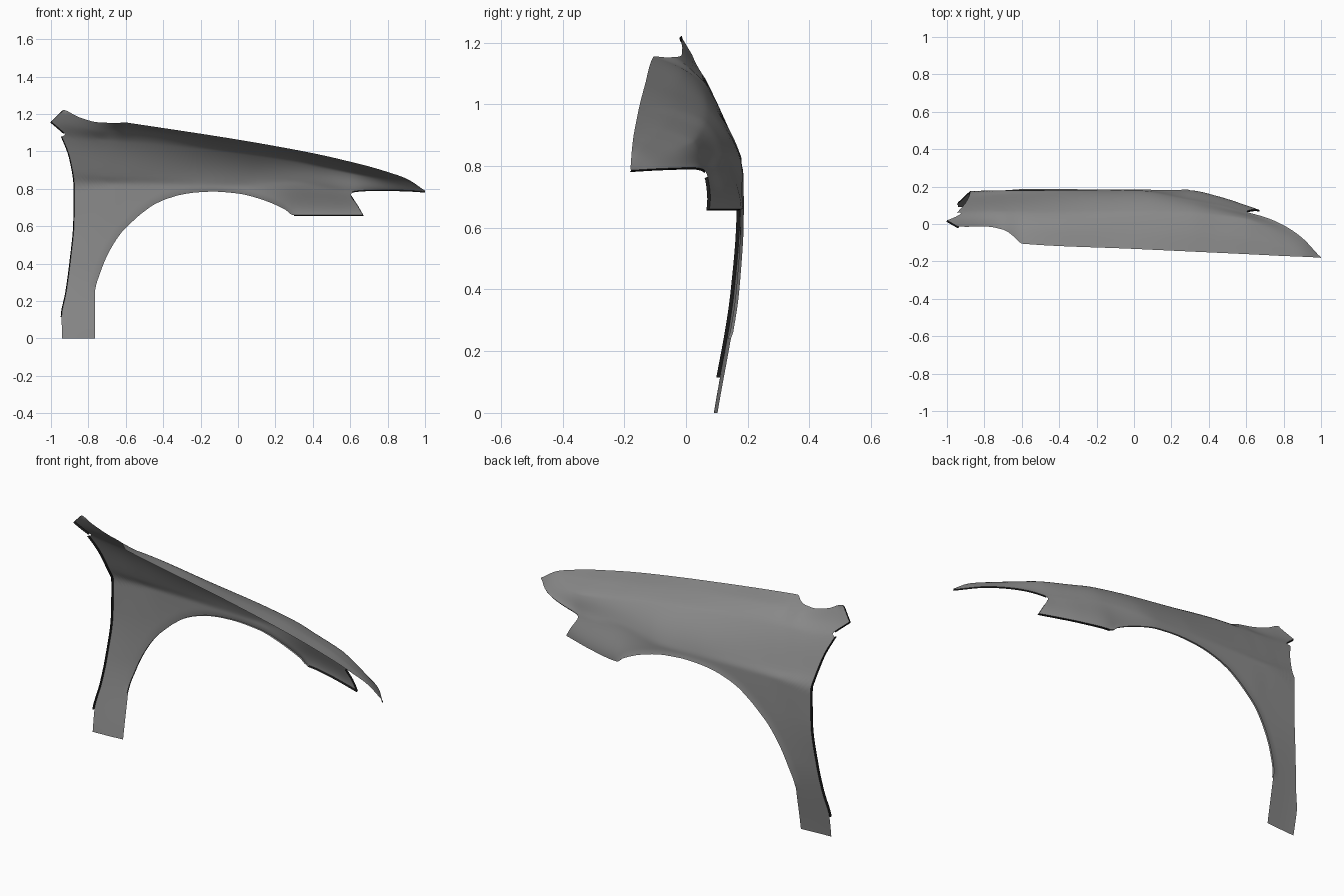
import bpy, bmesh, math

if "Cube" in bpy.data.objects:
    bpy.data.objects.remove(bpy.data.objects["Cube"])

# Cross-sections along the car: x, then (y, z) of hood edge, mid, shoulder, belt,
# then y at heights 0.66, 0.40 and 0
SECTIONS = [
    (-1.0, -.012, 1.23, .02, 1.16, .06, 1.085, .170, .82, .172, .153, .088),
    (-.9, -.015, 1.205, .02, 1.14, .068, 1.072, .175, .82, .175, .157, .092),
    (-.7, -.05, 1.17, .02, 1.11, .07, 1.058, .180, .82, .180, .170, .107),
    (-.6, -.105, 1.155, .0, 1.11, .07, 1.05, .180, .82, .183, .175, .112),
    (0, -.133, 1.063, -.03, 1.035, .07, .99, .180, .81, .184, .184, .18),
    (.3, -.147, 1.01, -.04, .99, .065, .945, .135, .82, .180, .18, .18),
    (.45, -.154, .98, -.05, .957, .05, .912, .105, .80, .148, .15, .15),
    (.6, -.161, .945, -.07, .925, .03, .88, .065, .785, .10, .1, .1),
    (.7, -.166, .92, -.09, .90, -.005, .86, .037, .793, .065, .07, .07),
    (.8, -.171, .89, -.12, .875, -.05, .838, -.003, .79, .03, .03, .03),
    (.9, -.175, .855, -.15, .845, -.11, .82, -.07, .788, -.05, -.05, -.05),
    (1.0, -.18, .79, -.179, .788, -.178, .786, -.177, .78, -.175, -.175, -.175),
]
# Outline stations: inner edge (x, z: leg, arch, bumper, headlight) paired with
# outer edge (x, z: door, cowl tip, hood); None on the hood means follow the sections
H = None
STATIONS = [
    (-.765, 0, -.94, 0), (-.765, .12, -.943, .115), (-.765, .24, -.918, .25),
    (-.73, .37, -.895, .42), (-.68, .48, -.876, .62), (-.62, .57, -.874, .8),
    (-.57, .62, -.90, .97), (-.52, .665, -.942, 1.08), (-.50, .68, -.925, 1.088),
    (-.48, .695, -.93, 1.1), (-.45, .715, -.955, 1.122), (-.42, .73, -1, 1.16),
    (-.39, .743, -.935, 1.222), (-.36, .753, -.85, 1.183), (-.32, .765, -.75, 1.156),
    (-.27, .775, -.65, 1.152), (-.22, .781, -.6, 1.155), (-.13, .785, -.45, H),
    (0, .775, -.25, H), (.15, .735, 0, H), (.25, .69, .15, H), (.3, .66, .22, H),
    (.5, .66, .33, H), (.67, .66, .42, H), (.635, .72, .46, H), (.605, .765, .52, H),
    (.61, .783, .58, H), (.64, .79, .64, H), (.75, .795, .76, H), (.9, .792, .9, H),
    (1, .786, 1, H),
]
STEPS, ROWS = 6, 48


def smooth(xs, ys, x):
    """Monotone cubic through the points, clamped at both ends."""
    n = len(xs)
    if x <= xs[0]:
        return ys[0]
    if x >= xs[-1]:
        return ys[-1]
    i = max(k for k in range(n - 1) if xs[k] <= x)

    def delta(k):
        return (ys[k + 1] - ys[k]) / (xs[k + 1] - xs[k])

    def slope(k):
        if k == 0:
            return delta(0)
        if k == n - 1:
            return delta(n - 2)
        a, b = delta(k - 1), delta(k)
        return 0 if a * b <= 0 else 2 * a * b / (a + b)

    h = xs[i + 1] - xs[i]
    t = (x - xs[i]) / h
    return (ys[i] * (1 + 2 * t) * (1 - t) ** 2 + ys[i + 1] * t * t * (3 - 2 * t)
            + h * t * (1 - t) * (slope(i) * (1 - t) - slope(i + 1) * t))


SEC_X = [s[0] for s in SECTIONS]
SEC_COLS = list(zip(*SECTIONS))


def sec(col, x):
    return smooth(SEC_X, SEC_COLS[col], x)


def surface_y(x, z):
    s = [sec(c, x) for c in range(1, 12)]
    # near-flat panel between shoulder and belt, so both read as soft creases
    soft = .012 * min(1, max(0, (x + .8) / .6)) * min(1, max(0, (.5 - x) / .4))
    zm, ym = s[7] + .2 * (s[5] - s[7]), s[6] + .2 * (s[4] - s[6]) + soft
    zs = [0, .4, .66, s[7], zm, s[5], s[3], s[1]]
    ys = [s[10], s[9], s[8], s[6], min(ym, max(s[6], s[4]) - .002), s[4], s[2], s[0]]
    return smooth(zs, ys, z)


idx = list(range(len(STATIONS)))
filled = [(a, b, c, sec(2, c) if d is None else d) for a, b, c, d in STATIONS]
cols = list(zip(*filled))

# Fender skin: loft between inner and outer outlines
bm = bmesh.new()
grid = []
for k in range((len(STATIONS) - 1) * STEPS + 1):
    u = k / STEPS
    xi, zi, xo, zo = [smooth(idx, c, u) for c in cols]
    if 7 <= u < 12:  # crisp corners at door top and cowl tip
        i = int(u)
        xo, zo = [c[i] + (c[i + 1] - c[i]) * (u - i) for c in cols[2:]]
    if u > 16:
        zo = sec(2, xo)
    column = []
    for r in range(ROWS + 1):
        v = r / ROWS
        x, z = xi + (xo - xi) * v, zi + (zo - zi) * v
        # slight rolled flare around the wheel arch
        d = math.hypot(x - xi, z - zi)
        flare = .004 * max(0, 1 - d / .04) ** 2 if 2 < u < 21 else 0
        column.append(bm.verts.new((x, surface_y(x, z) + flare, z)))
    grid.append(column)


def quad(a, b, c, d, slot=0):
    bm.faces.new((a, b, c, d)).material_index = slot


for a, b in zip(grid, grid[1:]):
    for r in range(ROWS):
        quad(a[r], a[r + 1], b[r + 1], b[r])


# Folded flanges along the door, cowl tip, arch, bumper and headlight edges
def flange(row, start, end, offset, slot=1):
    line = [c[row] for c in grid[start * STEPS:end * STEPS + 1]]
    fold = [bm.verts.new((v.co.x + offset[0], v.co.y + offset[1], v.co.z + offset[2]))
            for v in line]
    for i in range(len(line) - 1):
        quad(line[i], line[i + 1], fold[i + 1], fold[i], slot)


flange(ROWS, 1, 7, (-.005, -.012, 0))
flange(ROWS, 9, 12, (-.003, -.008, -.006))
flange(0, 2, 21, (0, -.010, 0), 0)
flange(0, 21, 25, (0, -.010, -.004))
flange(0, 26, 30, (0, -.004, -.006))

bmesh.ops.remove_doubles(bm, verts=bm.verts, dist=1e-5)
bmesh.ops.recalc_face_normals(bm, faces=bm.faces)
if sum(f.normal.y * f.calc_area() for f in bm.faces) < 0:
    bmesh.ops.reverse_faces(bm, faces=bm.faces)

mesh = bpy.data.meshes.new("front_fender")
bm.to_mesh(mesh)
bm.free()
# Dark grey paint, black edges
for name, shade in (("grey_paint", .26), ("black_edge", .01)):
    mat = bpy.data.materials.new(name)
    mat.diffuse_color = (shade, shade, shade, 1)
    mat.use_nodes = True
    mat.node_tree.nodes["Principled BSDF"].inputs["Base Color"].default_value = mat.diffuse_color
    mesh.materials.append(mat)
fender = bpy.data.objects.new("front_fender", mesh)
bpy.context.collection.objects.link(fender)
bpy.context.view_layer.objects.active = fender
fender.select_set(True)
bpy.ops.object.shade_smooth_by_angle(angle=math.radians(35))
